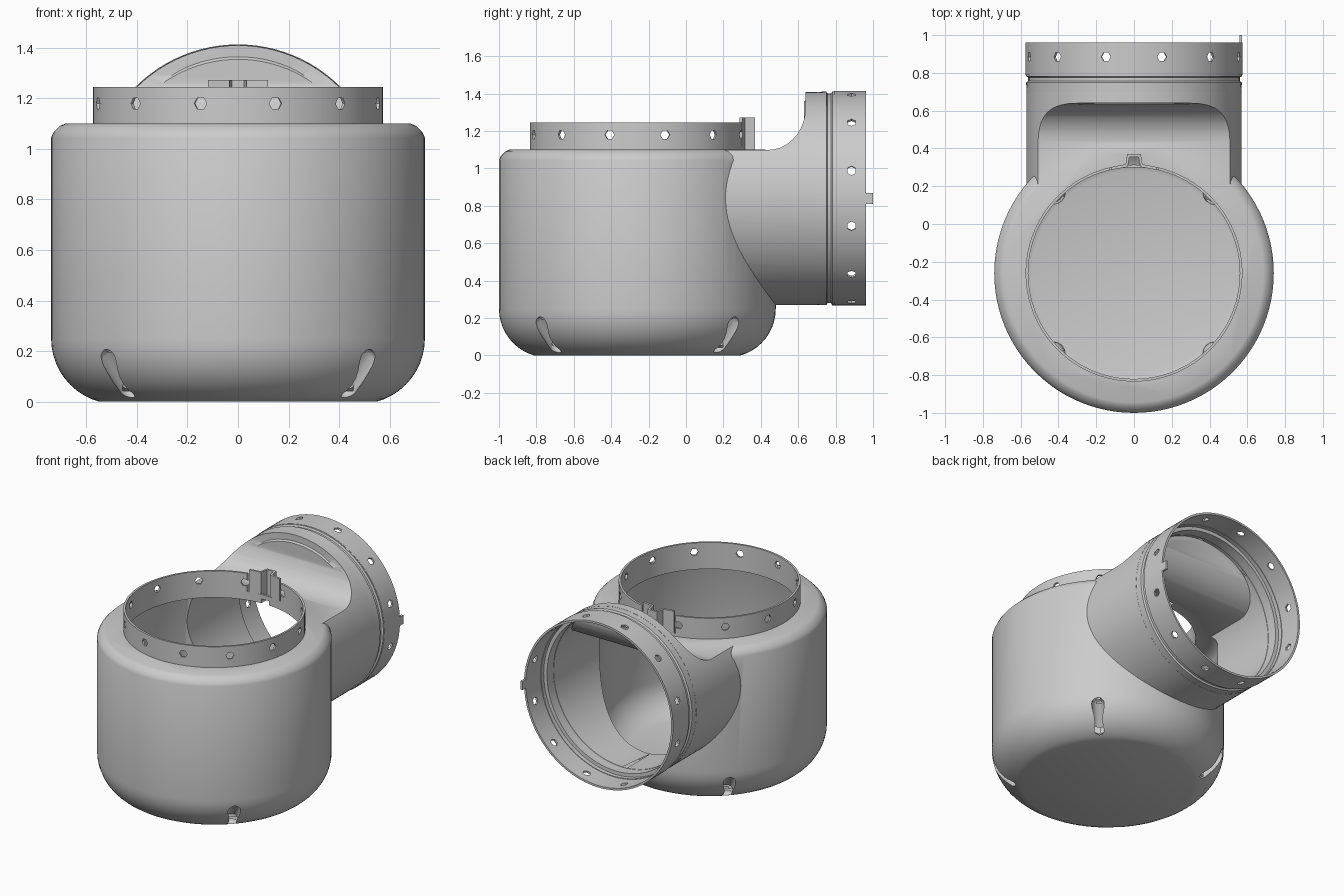
import bpy, bmesh
from math import sin, cos, pi, radians
from mathutils import Matrix, Vector

if "Cube" in bpy.data.objects:
    bpy.data.objects.remove(bpy.data.objects["Cube"])

POT = Matrix.Translation((0, -0.26, 0))                                     # vertical axis
HORN = Matrix.Translation((0, 0, 0.84)) @ Matrix.Rotation(-pi / 2, 4, 'X')  # axis along +y


def finish(name, bm):
    bmesh.ops.recalc_face_normals(bm, faces=bm.faces[:])
    me = bpy.data.meshes.new(name)
    bm.to_mesh(me)
    bm.free()
    ob = bpy.data.objects.new(name, me)
    bpy.context.collection.objects.link(ob)
    return ob


def lathe(name, prof, mat, ring=False, seg=96):
    bm = bmesh.new()
    rows = [[bm.verts.new(mat @ Vector((r * cos(2 * pi * i / seg), r * sin(2 * pi * i / seg), z)))
             for i in range(seg)] for r, z in prof]
    pairs = list(zip(rows, rows[1:])) + ([(rows[-1], rows[0])] if ring else [])
    for a, b in pairs:
        for i in range(seg):
            j = (i + 1) % seg
            bm.faces.new((a[i], a[j], b[j], b[i]))
    if not ring:
        bm.faces.new(rows[0])
        bm.faces.new(rows[-1])
    return finish(name, bm)


def prism(name, pts, offset):
    """Closed outline, given as 3D points, swept along offset."""
    bm = bmesh.new()
    f = bm.faces.new([bm.verts.new(p) for p in pts])
    g = bmesh.ops.extrude_face_region(bm, geom=[f])['geom']
    bmesh.ops.translate(bm, vec=offset, verts=[v for v in g if isinstance(v, bmesh.types.BMVert)])
    return finish(name, bm)


def box(name, lo, hi):
    (a, b, c), (d, e, f) = lo, hi
    return prism(name, [(a, b, c), (d, b, c), (d, e, c), (a, e, c)], (0, 0, f - c))


def capsule(name, p, q, r):
    bm = bmesh.new()
    for c in (p, q):
        bmesh.ops.create_uvsphere(bm, u_segments=16, v_segments=10, radius=r, matrix=Matrix.Translation(c))
    res = bmesh.ops.convex_hull(bm, input=bm.verts[:])
    junk = [v for v in res['geom_interior'] + res['geom_unused'] if isinstance(v, bmesh.types.BMVert)]
    bmesh.ops.delete(bm, geom=list(set(junk)), context='VERTS')
    return finish(name, bm)


def boolean(ob, other, op):
    m = ob.modifiers.new(op, 'BOOLEAN')
    m.operation, m.object, m.solver = op, other, 'EXACT'
    bpy.context.view_layer.objects.active = ob
    bpy.ops.object.modifier_apply(modifier=m.name)
    bpy.data.objects.remove(other)


def smooth(ob):
    bpy.ops.object.select_all(action='DESELECT')
    ob.select_set(True)
    bpy.context.view_layer.objects.active = ob
    bpy.ops.object.shade_smooth_by_angle(angle=radians(35))


def pot_and_horn(name, t, slot_r):
    """Solid of the round pot joined to the side spout, shrunk inward by t."""
    R = 0.26
    prof = [(0.48 + (R - t) * cos(a), 0.25 - (R - t) * sin(a))
            for a in [radians(74.3 * (1 - i / 10)) for i in range(11)]]
    prof[0] = (prof[0][0], t)
    prof += [(0.74 - t, 1.045 - t), (0.73 - t, 1.067 - t), (0.707 - t, 1.09 - t), (0.685 - t, 1.1 - t)]
    solid = lathe(name, prof, POT)
    # spout tube, trimmed to the flat shelf and its concave sweep up to the disc
    tube = lathe('tube', [(0.57 - t, -0.2), (0.57 - t, 0.70)], HORN)
    top = 1.099 - t
    side = [(-0.5, 0.1), (-0.5, top), (0.44 + t, top)]
    side += [(0.44 + t + 0.2 * sin(a), top + 0.23 * (1 - cos(a)))
             for a in [radians(10 * i) for i in range(1, 10)]]
    side += [(0.64 + t, 1.6), (0.9, 1.6), (0.9, 0.1)]
    trim = prism('trim', [(-1, y, z) for y, z in side], (2, 0, 0))
    boolean(tube, trim, 'INTERSECT')
    if t == 0:
        head = [(0.515, 0.63), (0.53, 0.645), (0.569, 0.695), (0.571, 0.75), (0.56, 0.757),
                (0.56, 0.776), (0.572, 0.782), (0.572, 0.80)]
    else:
        head = [(0.48, 0.63 + t), (0.532, 0.70), (0.532, 0.77), (0.556, 0.771), (0.556, 0.90)]
    boolean(tube, lathe('head', head, HORN), 'UNION')
    boolean(solid, tube, 'UNION')
    # four sloping slots in the rounded base
    for k in range(4):
        a = pi / 4 + k * pi / 2
        p, q = [POT @ Vector((r * cos(a), r * sin(a), z)) for r, z in ((0.715, 0.17), (0.605, 0.055))]
        boolean(solid, capsule('slot', p, q, slot_r), 'DIFFERENCE')
    return solid


# Hollow body
body = pot_and_horn('pot_body', 0.0, 0.042)
boolean(body, pot_and_horn('cavity', 0.04, 0.065), 'DIFFERENCE')
boolean(body, lathe('mouth', [(0.56, 0.95), (0.56, 1.2)], POT), 'DIFFERENCE')
boolean(body, box('notch', (-0.03, 0.2, 1.0), (0.03, 0.36, 1.2)), 'DIFFERENCE')
smooth(body)


def collar(name, mat, z0, z1, hole_z):
    """Thin band with twelve hexagonal holes."""
    ob = lathe(name, [(0.574, z0), (0.574, z1), (0.560, z1), (0.560, z0)], mat, ring=True)
    bm = bmesh.new()
    for k in range(12):
        m = (mat @ Matrix.Rotation(radians(15 + 30 * k), 4, 'Z')
             @ Matrix.Translation((0.57, 0, hole_z)) @ Matrix.Rotation(pi / 2, 4, 'Y'))
        bmesh.ops.create_cone(bm, cap_ends=True, segments=6, radius1=0.026, radius2=0.026, depth=0.1, matrix=m)
    boolean(ob, finish('holes', bm), 'DIFFERENCE')
    return ob


# Top collar with a gap for its clip
top = collar('top_collar', POT, 1.09, 1.245, 1.18)
boolean(top, box('gap', (-0.13, 0.2, 1.12), (0.13, 0.5, 1.4)), 'DIFFERENCE')
smooth(top)

# Folded clip standing in the gap
outer = [(-0.118, 0.302), (-0.045, 0.316), (-0.036, 0.37), (0.036, 0.37), (0.045, 0.316), (0.118, 0.302)]
inner = [(0.118, 0.287), (0.034, 0.302), (0.024, 0.356), (-0.024, 0.356), (-0.034, 0.302), (-0.118, 0.287)]
prism('top_clip', [(x, y, 1.09) for x, y in outer + inner], (0, 0, 0.183))

# Spout collar with its locating tab
spout = collar('spout_collar', HORN, 0.79, 0.962, 0.885)
smooth(spout)
box('spout_tab', (0.558, 0.95, 0.81), (0.573, 1.0, 0.87))
